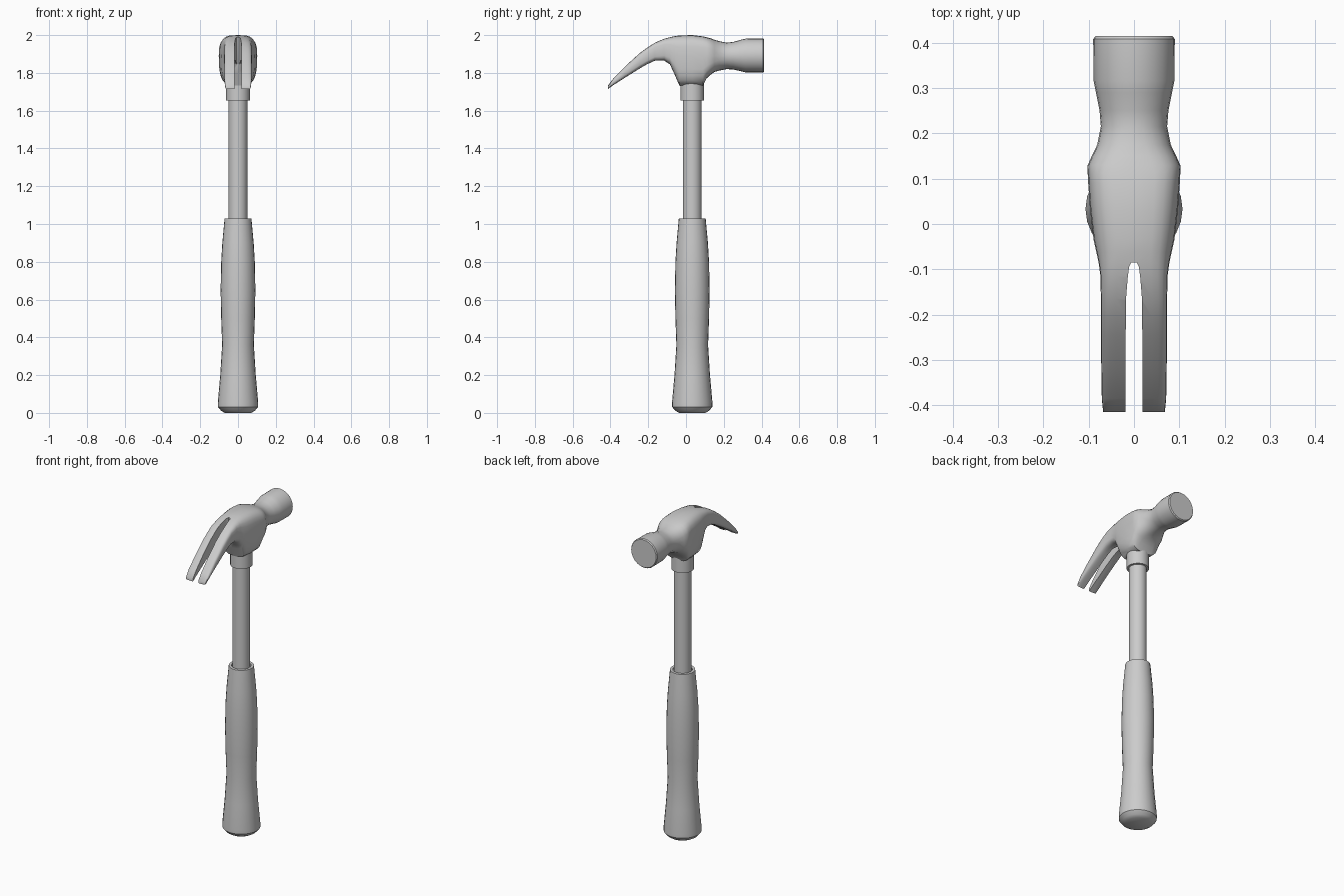
import bpy, bmesh, math

if "Cube" in bpy.data.objects:
    bpy.data.objects.remove(bpy.data.objects["Cube"])

AXIS_Y = 0.033   # handle centre line


def finish(bm, name, angle=40):
    bmesh.ops.recalc_face_normals(bm, faces=bm.faces)
    me = bpy.data.meshes.new(name)
    bm.to_mesh(me)
    bm.free()
    ob = bpy.data.objects.new(name, me)
    bpy.context.collection.objects.link(ob)
    if angle:
        smooth(ob, angle)
    return ob


def smooth(ob, angle):
    bpy.ops.object.select_all(action='DESELECT')
    ob.select_set(True)
    bpy.context.view_layer.objects.active = ob
    bpy.ops.object.shade_smooth_by_angle(angle=math.radians(angle))


def loft(rings):
    bm = bmesh.new()
    loops = [[bm.verts.new(p) for p in r] for r in rings]
    n = len(loops[0])
    for a, b in zip(loops, loops[1:]):
        for i in range(n):
            j = (i + 1) % n
            bm.faces.new((a[i], a[j], b[j], b[i]))
    bm.faces.new(loops[0])
    bm.faces.new(loops[-1])
    return bm


def turned(name, profile, n=24):
    # profile: (radius, z) around the handle axis
    rings = [[(r * math.cos(2 * math.pi * i / n),
               AXIS_Y + r * math.sin(2 * math.pi * i / n), z) for i in range(n)]
             for r, z in profile]
    return finish(loft(rings), name)


def section(y, zb, zm, zt, w, p, n=24):
    # superellipse with different heights above and below its widest line
    ring = []
    for i in range(n):
        a = 2 * math.pi * i / n
        c, s = math.cos(a), math.sin(a)
        x = math.copysign(abs(c) ** p, c) * w
        z = math.copysign(abs(s) ** p, s) * ((zt - zm) if s > 0 else (zm - zb))
        ring.append((x, y, zm + z))
    return ring


# Handle: rubber grip, steel shaft, collar
turned("grip", [(.07, 0), (.09, .012), (.107, .032), (.107, .055), (.094, .2),
                (.084, .36), (.089, .5), (.092, .65), (.089, .8), (.083, .9),
                (.071, 1.03), (.055, 1.03), (.055, 1.02)])
turned("shaft", [(.05, 1.0), (.05, 1.7)])
turned("collar", [(.063, 1.655), (.063, 1.75)])

# Head: one loft from striking face through neck and cheek to claw tip
head_sections = [
    # y, bottom, widest z, top, half width, squareness
    (.414, 1.807, 1.892, 1.977, .085, 1),
    (.408, 1.802, 1.892, 1.982, .090, 1),
    (.315, 1.803, 1.892, 1.981, .089, 1),
    (.29, 1.809, 1.892, 1.975, .084, 1),
    (.25, 1.818, 1.891, 1.964, .076, 1),
    (.215, 1.820, 1.89, 1.960, .073, 1),
    (.175, 1.812, 1.89, 1.968, .081, .9),
    (.15, 1.805, 1.89, 1.976, .093, .75),
    (.13, 1.790, 1.89, 1.983, .102, .66),
    (.11, 1.772, 1.89, 1.988, .102, .6),
    (.09, 1.732, 1.89, 1.993, .101, .6),
    (.033, 1.730, 1.89, 2.000, .097, .6),
    (-.035, 1.732, 1.89, 1.998, .089, .6),
    (-.062, 1.795, 1.90, 1.994, .083, .58),
    (-.085, 1.845, 1.915, 1.989, .078, .55),
    (-.115, 1.864, 1.922, 1.981, .074, .5),
    (-.165, 1.864, 1.912, 1.960, .073, .45),
    (-.205, 1.846, 1.888, 1.934, .073, .45),
    (-.245, 1.823, 1.862, 1.905, .073, .45),
    (-.325, 1.773, 1.801, 1.832, .072, .45),
    (-.385, 1.735, 1.752, 1.770, .071, .45),
    (-.414, 1.714, 1.722, 1.732, .068, .45),
]
head = finish(loft([section(*s) for s in head_sections]), "head", 0)

# Nail slot between the two claws
half = [(.006, -.085), (.011, -.095), (.014, -.12), (.018, -.17), (.019, -.5)]
outline = half + [(-x, y) for x, y in reversed(half)]
slot = finish(loft([[(x, y, z) for x, y in outline] for z in (1.5, 2.2)]), "slot_cutter", 0)
slot.hide_render = True
mod = head.modifiers.new("slot", 'BOOLEAN')
mod.object = slot
mod.operation = 'DIFFERENCE'
mod.solver = 'EXACT'
bpy.context.view_layer.objects.active = head
bpy.ops.object.modifier_apply(modifier=mod.name)
bpy.data.objects.remove(slot)
smooth(head, 40)
